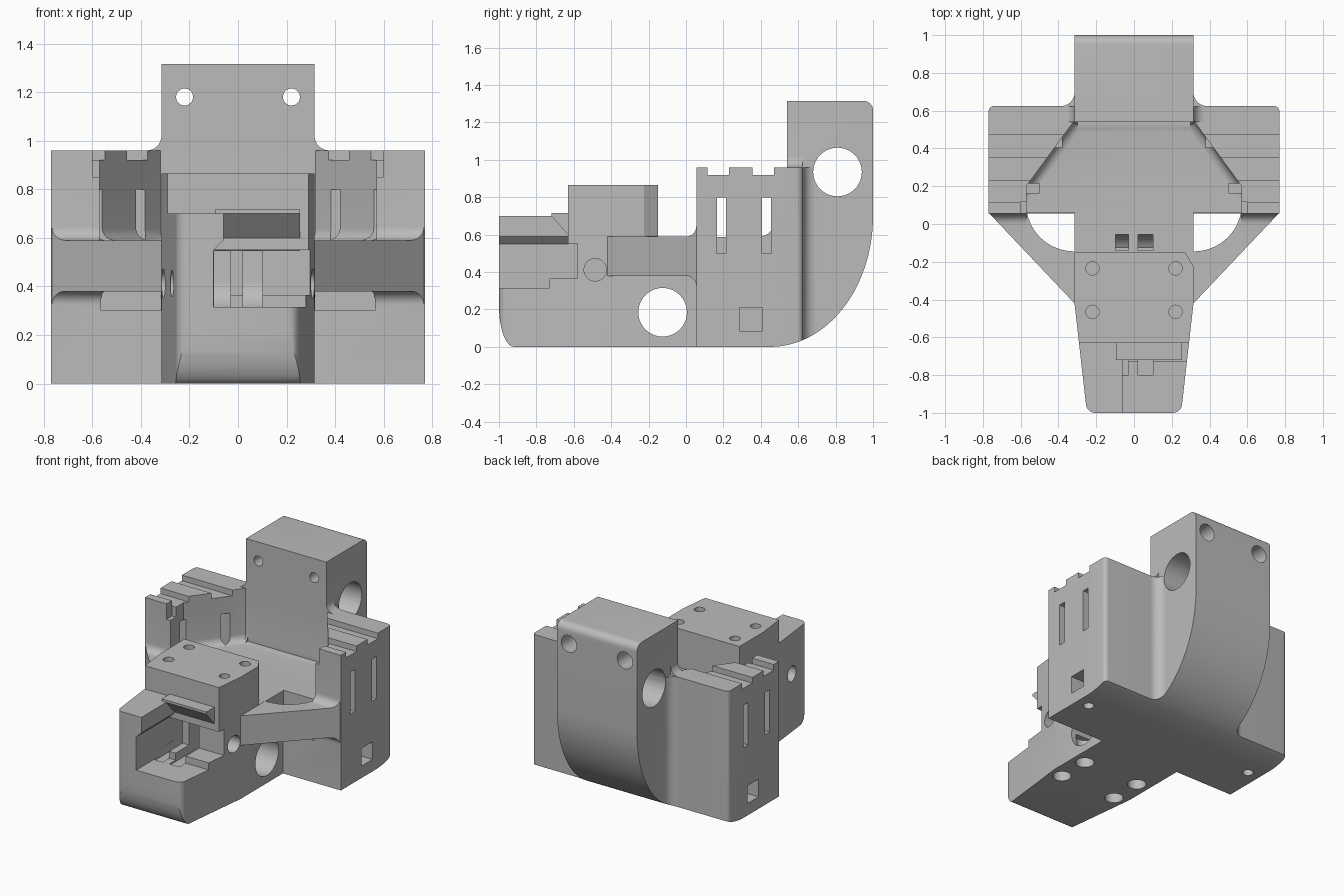
import bpy, bmesh, math
from mathutils import Vector

cube = bpy.data.objects.get("Cube")
if cube:
    bpy.data.objects.remove(cube, do_unlink=True)

grey = bpy.data.materials.new("printed_grey")
grey.use_nodes = True
grey.diffuse_color = (0.5, 0.5, 0.5, 1)
grey.node_tree.nodes["Principled BSDF"].inputs["Base Color"].default_value = (0.5, 0.5, 0.5, 1)


def arc(cx, cy, rx, ry, a, b, n=10):
    """Points on an ellipse from angle a to angle b in degrees."""
    angles = [math.radians(a + (b - a) * i / n) for i in range(n + 1)]
    return [(cx + rx * math.cos(t), cy + ry * math.sin(t)) for t in angles]


def prism(name, pts, axis, lo, hi, side=1, fillet=None):
    """Extrude a flat outline along an axis; side=-1 mirrors it in x."""
    def place(p, d):
        v = {"x": (d, p[0], p[1]), "y": (p[0], d, p[1]), "z": (p[0], p[1], d)}[axis]
        return (v[0] * side, v[1], v[2])
    bm = bmesh.new()
    low = [bm.verts.new(place(p, lo)) for p in pts]
    high = [bm.verts.new(place(p, hi)) for p in pts]
    bm.faces.new(low)
    bm.faces.new(high)
    n = len(pts)
    for i in range(n):
        j = (i + 1) % n
        bm.faces.new((low[i], low[j], high[j], high[i]))
    bmesh.ops.recalc_face_normals(bm, faces=bm.faces)
    if fillet:
        rim = [e for e in bm.edges if all(abs(v.co.z - lo) < 1e-5 for v in e.verts)
               and sum(v.co.y for v in e.verts) > 0.3]
        bmesh.ops.bevel(bm, geom=rim, offset=fillet, segments=6, profile=0.5, affect='EDGES')
    mesh = bpy.data.meshes.new(name)
    bm.to_mesh(mesh)
    bm.free()
    mesh.materials.append(grey)
    obj = bpy.data.objects.new(name, mesh)
    bpy.context.scene.collection.objects.link(obj)
    return obj


def box(x0, x1, y0, y1, z0, z1, side=1):
    return prism("box_tool", [(x0, y0), (x1, y0), (x1, y1), (x0, y1)], "z", z0, z1, side)


def rod(axis, u, v, r, lo, hi, side=1):
    return prism("hole_tool", arc(u, v, r, r, 0, 360, 40)[:-1], axis, lo, hi, side)


def combine(obj, tool, operation="DIFFERENCE"):
    tool.hide_render = True
    mod = obj.modifiers.new("combine", "BOOLEAN")
    mod.operation, mod.solver, mod.object = operation, "EXACT", tool
    bpy.context.view_layer.objects.active = obj
    bpy.ops.object.modifier_apply(modifier=mod.name)
    bpy.data.objects.remove(tool, do_unlink=True)


# Central spine: nose, clamp block, floor and rear tower in one side profile
sweep = arc(0.45, 0.7, 0.55, 0.7, -90, 0, 28)
profile = (arc(-0.92, 0.22, 0.08, 0.22, 180, 270) + sweep
           + arc(0.95, 1.265, 0.05, 0.05, 0, 90, 6)
           + [(0.54, 1.315), (0.54, 0.59), (-0.15, 0.59), (-0.15, 0.865),
              (-0.63, 0.865), (-0.63, 0.7), (-1, 0.7)])
body = prism("carriage_body", profile, "x", -0.315, 0.315)
half = arc(0.205, -0.95, 0.05, 0.05, -90, 0, 6) + [(0.315, -0.42), (0.315, 1.1)]
plan = half + [(-x, y) for x, y in reversed(half)]
combine(body, prism("plan_tool", plan, "z", -0.1, 1.5), "INTERSECT")

for s in (1, -1):
    # Side housings, rounded into the tower
    outline = ([(0.3, 0.055), (0.77, 0.055)] + arc(0.74, 0.595, 0.03, 0.03, 0, 90, 5)
               + arc(0.385, 0.695, 0.07, 0.07, 270, 180, 8) + [(0.3, 0.695)])
    housing = prism("side_housing", outline, "z", 0, 0.96, s)
    clip = [(-0.2, 0)] + sweep + [(1, 1.2), (-0.2, 1.2)]
    combine(housing, prism("clip_tool", clip, "x", 0.2, 0.9, s), "INTERSECT")
    combine(body, housing, "UNION")
    shoulder = [(0.3, 0.95), (0.375, 0.95)] + arc(0.375, 1.02, 0.06, 0.06, 270, 180, 8) + [(0.3, 1.02)]
    combine(body, prism("shoulder_fillet", shoulder, "y", 0.541, 0.622, s), "UNION")

    # Diagonal brace arms with fillets where they meet the housings
    edge = ([(-0.5, 0.38)] + arc(0, 0.325, 0.055, 0.055, 90, 0, 8)
            + [(0.1, 0.325), (0.1, 0.645)] + arc(0, 0.645, 0.055, 0.055, 0, -90, 8)
            + [(-0.5, 0.59)])
    arm = prism("brace_arm", edge, "x", 0.2, 0.9, s)
    shape = [(0.3, -0.436), (0.769, 0.059), (0.769, 0.09), (0.3, 0.09)]
    combine(arm, prism("arm_plan_tool", shape, "z", 0.2, 0.8, s), "INTERSECT")
    combine(body, arm, "UNION")

# Central well with a filleted floor
well = [(0.57, -0.13), (0.57, 0.2), (0.32, 0.541)]
well += [(-x, y) for x, y in reversed(well)]
combine(body, prism("well_tool", well, "z", 0.588, 1.4, 1, 0.05), "DIFFERENCE")

for s in (1, -1):
    # Opening between arm and spine
    gap = arc(0.316, 0.105, 0.254, 0.25, -90, -10, 14) + [(0.316, 0.062)]
    combine(body, prism("gap_tool", gap, "z", 0.3, 0.7, s))
    # Channels and notch across the housing tops
    for y0, y1 in ((0.115, 0.23), (0.355, 0.47)):
        combine(body, box(0.33, 0.9, y0, y1, 0.92, 1.1, s))
    combine(body, box(0.5, 0.6, 0.0, 0.117, 0.85, 1.1, s))
    # Tie slots, nut pocket and its screw hole
    combine(body, box(0.5, 0.9, 0.165, 0.215, 0.5, 0.8, s))
    combine(body, box(0.38, 0.9, 0.405, 0.455, 0.5, 0.8, s))
    combine(body, box(0.6, 0.9, 0.285, 0.41, 0.085, 0.21, s))
    combine(body, rod("z", 0.675, 0.345, 0.035, -0.1, 0.15, s))
    # Clamp block screw holes, wider from below
    for y in (-0.235, -0.465):
        combine(body, rod("z", 0.22, y, 0.035, 0.7, 1.0, s))
        combine(body, rod("z", 0.22, y, 0.06, -0.1, 0.2, s))
    # Tower screw holes with counterbores at the back
    combine(body, rod("y", 0.22, 1.18, 0.035, 0.4, 1.1, s))
    combine(body, rod("y", 0.22, 1.18, 0.06, 0.86, 1.1, s))
    # Side screw hole
    combine(body, rod("x", -0.485, 0.412, 0.06, 0.18, 0.5, s))
combine(body, rod("x", -0.8, 0.412, 0.055, 0.16, 0.5, -1))

# Cross bores through spine and tower
combine(body, rod("x", -0.125, 0.185, 0.13, -0.5, 0.5))
combine(body, rod("x", 0.81, 0.935, 0.13, -0.5, 0.5))

# Corner chamfer on the clamp block
combine(body, prism("chamfer_tool", [(0.27, -0.149), (0.316, -0.225), (0.4, -0.225), (0.4, -0.1), (0.27, -0.1)],
                    "z", 0.592, 1.0))

# Belt pocket in the nose, open to the front and left
for y0, y1, floor in ((-1.1, -0.73, 0.315), (-0.74, -0.63, 0.365)):
    notch = [(-0.06, 0.85), (-0.06, 0.59), (-0.1, 0.55), (-0.1, floor), (0.5, floor), (0.5, 0.85)]
    combine(body, prism("pocket_tool", notch, "y", y0, y1))
combine(body, box(-0.1, 0.5, -0.65, -0.58, 0.365, 0.55))

# Overhanging lip above the pocket
lip = [(-0.72, 0.7), (-0.72, 0.716), (-0.61, 0.716), (-0.56, 0.552), (-0.585, 0.548)]
combine(body, prism("pocket_lip", lip, "x", -0.095, 0.255), "UNION")

# Twin belt tunnels that rise behind the clamp block
for x0, x1 in ((-0.1, -0.03), (0.02, 0.1)):
    tunnel = ([(-0.8, 0.305)] + arc(-0.175, 0.425, 0.12, 0.12, -90, 0, 8)
              + [(-0.055, 0.7), (-0.14, 0.7), (-0.14, 0.545), (-0.8, 0.545)])
    combine(body, prism("tunnel_tool", tunnel, "x", x0 + 0.001, x1))

# Smooth curved walls, keep corners crisp
bpy.ops.object.select_all(action='DESELECT')
body.select_set(True)
bpy.context.view_layer.objects.active = body
bpy.ops.object.shade_smooth_by_angle(angle=math.radians(30))
